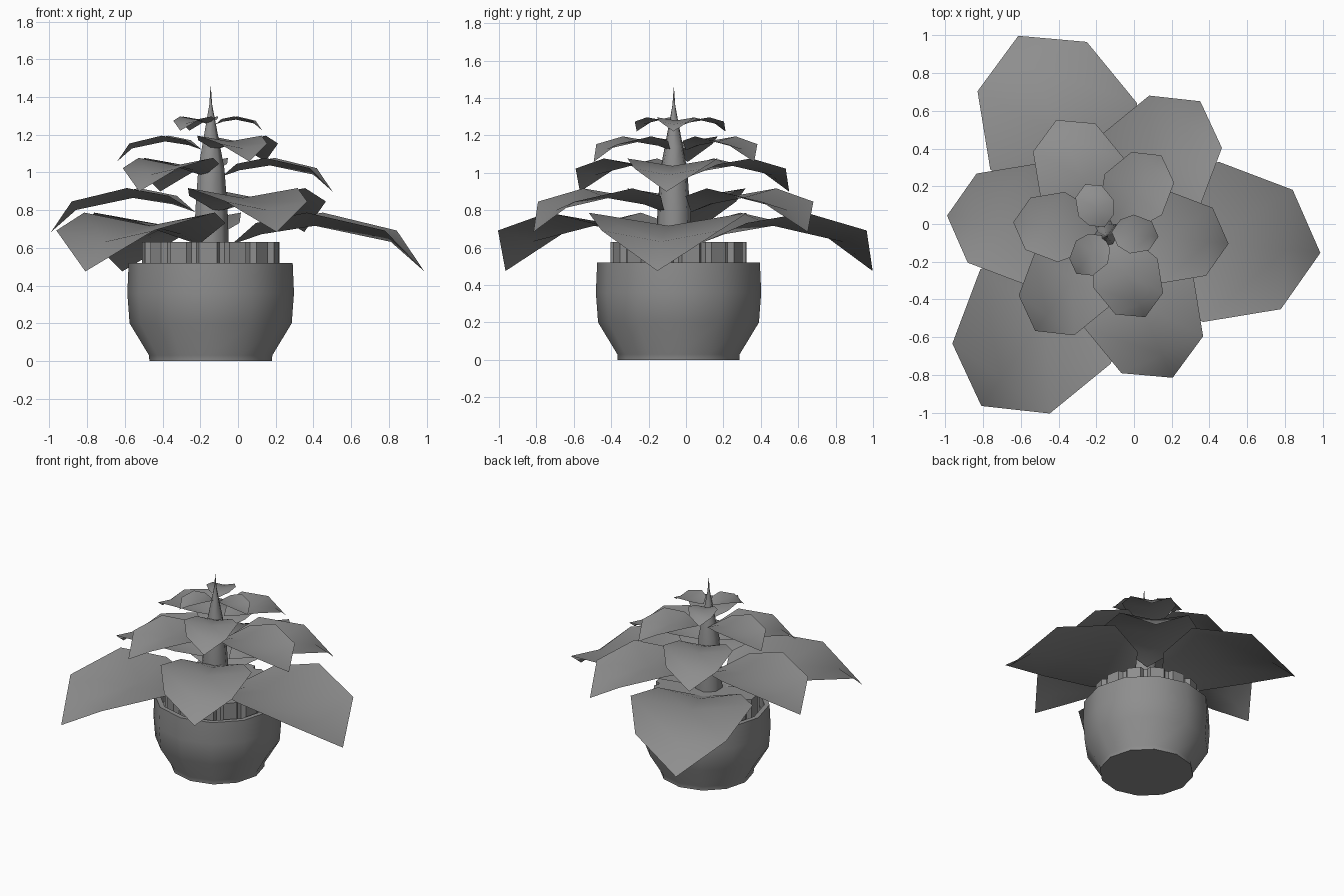
import bpy, math

if "Cube" in bpy.data.objects:
    bpy.data.objects.remove(bpy.data.objects["Cube"])

CX, CY = -0.145, -0.04

GREY = bpy.data.materials.new("dark_grey")
GREY.diffuse_color = (0.27, 0.27, 0.27, 1)
GREY.use_nodes = True
GREY.node_tree.nodes["Principled BSDF"].inputs["Base Color"].default_value = GREY.diffuse_color


def add_mesh(name, verts, faces, angle=40):
    me = bpy.data.meshes.new(name)
    me.from_pydata(verts, [], faces)
    me.validate()
    me.materials.append(GREY)
    ob = bpy.data.objects.new(name, me)
    bpy.context.collection.objects.link(ob)
    bpy.ops.object.select_all(action='DESELECT')
    ob.select_set(True)
    bpy.context.view_layer.objects.active = ob
    if angle:
        bpy.ops.object.shade_smooth_by_angle(angle=math.radians(angle))
    return ob


def lathe(name, profile, sides, cx, cy, angle=40):
    """Revolve (radius, z) pairs and cap both ends."""
    verts = [(cx + r * math.cos(2 * math.pi * i / sides),
              cy + r * math.sin(2 * math.pi * i / sides), z)
             for r, z in profile for i in range(sides)]
    n = len(profile)
    faces = [(k * sides + i, k * sides + (i + 1) % sides,
              (k + 1) * sides + (i + 1) % sides, (k + 1) * sides + i)
             for k in range(n - 1) for i in range(sides)]
    faces.append(tuple(reversed(range(sides))))
    faces.append(tuple(range((n - 1) * sides, n * sides)))
    return add_mesh(name, verts, faces, angle)


# Pot: bellied outside, thin rim, inner wall and floor
lathe("pot", [(0.325, 0), (0.327, 0.03), (0.43, 0.2), (0.442, 0.36),
              (0.435, 0.52), (0.40, 0.52), (0.40, 0.42)], 12, CX, CY)

# Soil plug with a toothed edge
TEETH = 14
ring = []
for i in range(TEETH):
    for f, r in ((0.0, 0.335), (0.12, 0.365), (0.7, 0.365), (0.82, 0.335)):
        a = 2 * math.pi * (i + f) / TEETH
        ring.append((CX + r * math.cos(a), CY + r * math.sin(a)))
m = len(ring)
verts = [(x, y, z) for z in (0.42, 0.63) for x, y in ring]
faces = [(i, (i + 1) % m, m + (i + 1) % m, m + i) for i in range(m)]
faces += [tuple(range(m, 2 * m)), tuple(reversed(range(m)))]
add_mesh("soil", verts, faces, None)

# Tapered stem ending in a thin spike
lathe("stem", [(0.098, 0.55), (0.09, 0.8), (0.073, 1.02), (0.05, 1.14),
               (0.025, 1.27), (0.008, 1.36), (0.001, 1.455)], 7, CX, -0.065, 60)

# Leaf rows: distance along, half width, edge height, midrib height
ROWS = [(0.27, 0.29, -0.055, -0.115),
        (0.555, 0.427, 0.0, -0.07),
        (0.96, 0.318, -0.095, -0.155)]
BASE, TIP = (0.11, 0, -0.17), (1.139, 0, -0.312)


def leaf(name, scale, angle, top):
    pts = [BASE]
    for u, w, ze, zm in ROWS:
        pts += [(u, -w, ze), (u, 0, zm), (u, w, ze)]
    pts.append(TIP)
    c, s = math.cos(angle), math.sin(angle)
    verts = [(CX + scale * (u * c - v * s), CY + scale * (u * s + v * c),
              top + scale * z) for u, v, z in pts]
    faces = [(0, 1, 2), (0, 2, 3), (7, 10, 8), (8, 10, 9)]
    for k in (1, 4):
        faces += [(k, k + 3, k + 4, k + 1), (k + 1, k + 4, k + 5, k + 2)]
    add_mesh(name, verts, faces, 60)


# Five tiers of three leaves, alternately turned by 60 degrees
TIERS = [(1.0, 0.787), (0.747, 0.917), (0.57, 1.077), (0.437, 1.195), (0.242, 1.297)]
for t, (scale, top) in enumerate(TIERS):
    for i in range(3):
        a = math.radians(-5.7 + 60 * (t % 2) + 120 * i)
        leaf(f"leaf_tier{t + 1}_{i + 1}", scale, a, top)
